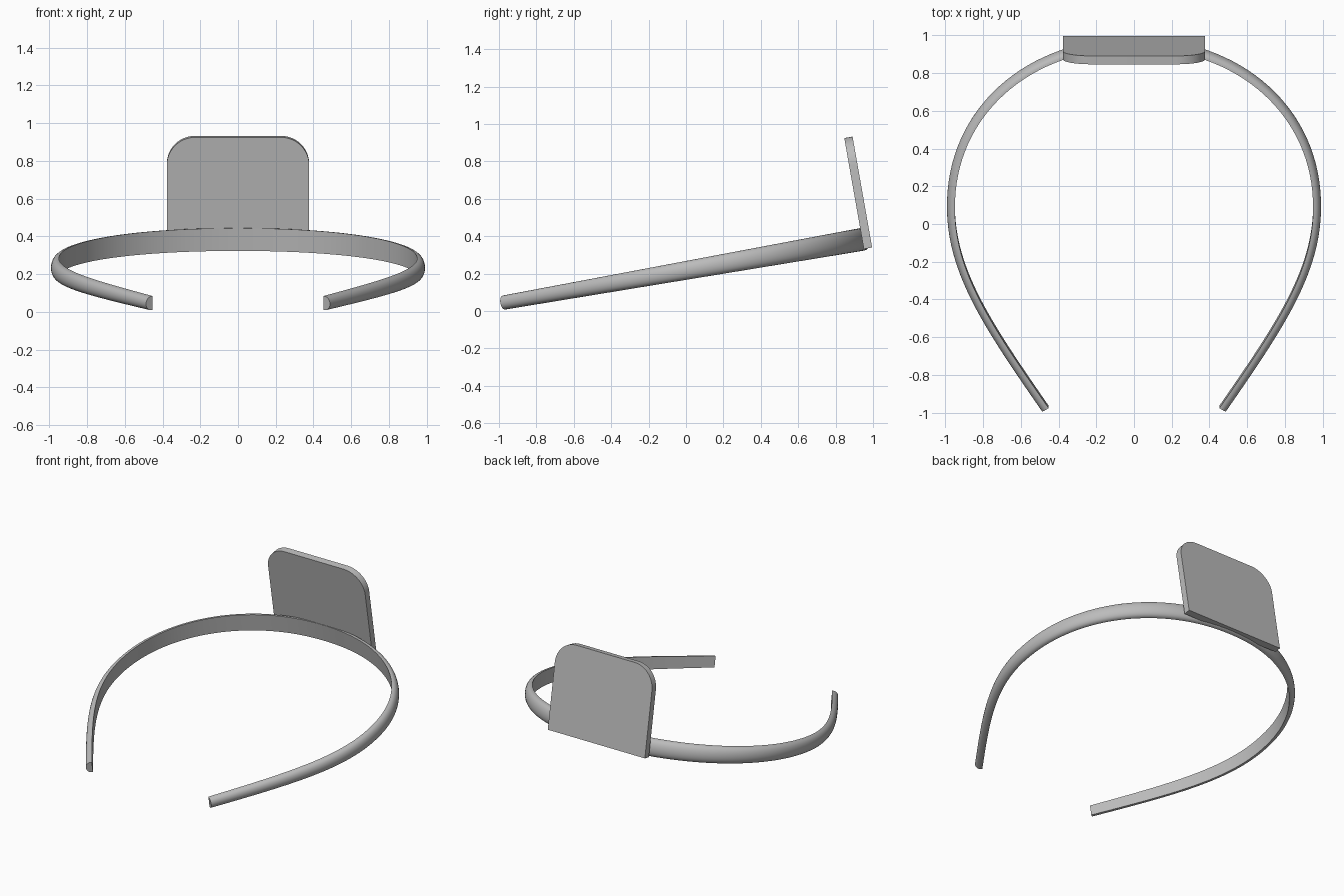
import bpy, bmesh, math
from mathutils import Matrix, Vector
from mathutils.geometry import interpolate_bezier

cube = bpy.data.objects.get("Cube")
if cube:
    bpy.data.objects.remove(cube, do_unlink=True)

TILT = Matrix.Rotation(math.radians(10), 4, 'X')
MID_Z = 0.214       # height of the band's centre plane before tilting
FRONT_Y, END_Y = 1.013, -0.958
THICK = 0.042

grey = bpy.data.materials.new("plain grey")
grey.use_nodes = True
grey.diffuse_color = (0.5, 0.5, 0.5, 1)
grey.node_tree.nodes["Principled BSDF"].inputs["Base Color"].default_value = (0.5, 0.5, 0.5, 1)


def finish(bm, name):
    bmesh.ops.recalc_face_normals(bm, faces=bm.faces)
    bm.transform(TILT)
    mesh = bpy.data.meshes.new(name)
    bm.to_mesh(mesh)
    bm.free()
    mesh.materials.append(grey)
    obj = bpy.data.objects.new(name, mesh)
    bpy.context.collection.objects.link(obj)
    bpy.ops.object.select_all(action='DESELECT')
    obj.select_set(True)
    bpy.context.view_layer.objects.active = obj
    bpy.ops.object.shade_smooth_by_angle(angle=math.radians(35))
    return obj


def band_path():
    # Rounded front half, then a leg that sweeps inward to the tip
    cx, cy, power = 0.97, 0.13, 2 / 2.1
    half = []
    for i in range(33):
        a = math.pi / 2 * (1 - i / 32)
        half.append(Vector((cx * max(math.cos(a), 0) ** power,
                            cy + (FRONT_Y - cy) * max(math.sin(a), 0) ** power, 0)))
    leg = interpolate_bezier(Vector((cx, cy, 0)), Vector((cx, -0.22, 0)),
                             Vector((0.776, -0.51, 0)), Vector((0.47, END_Y, 0)), 33)
    half += leg[1:]
    half[0].x = 0
    return [Vector((-p.x, p.y, 0)) for p in reversed(half[1:])] + half


# Headband: D-shaped section, flat inside, taller at the front
bm = bmesh.new()
path = band_path()
rings = []
for i, p in enumerate(path):
    tangent = (path[min(i + 1, len(path) - 1)] - path[max(i - 1, 0)]).normalized()
    outward = Vector((-tangent.y, tangent.x, 0))
    t = (p.y - END_Y) / (FRONT_Y - END_Y)
    half_h = 0.038 + 0.023 * t
    ring = []
    for k in range(17):
        a = math.pi * (k / 16 - 0.5)
        out = THICK * (math.cos(a) ** 0.8 if 0 < k < 16 else 0) - THICK / 2
        co = p + outward * out
        ring.append(bm.verts.new((co.x, co.y, MID_Z + half_h * math.sin(a))))
    rings.append(ring)
for r0, r1 in zip(rings, rings[1:]):
    for k in range(17):
        n = (k + 1) % 17
        bm.faces.new((r0[k], r0[n], r1[n], r1[k]))
bm.faces.new(rings[0])
bm.faces.new(rings[-1])
finish(bm, "headband")

# Front plate: upright panel with rounded top corners
bm = bmesh.new()
W, BOTTOM, TOP, R = 0.377, 0.162, 0.764, 0.15
outline = [(-W, BOTTOM), (W, BOTTOM)]
for side, start in ((1, 0), (-1, math.pi / 2)):
    for k in range(13):
        a = start + math.pi / 2 * k / 12
        outline.append((side * (W - R) + R * math.cos(a), TOP - R + R * math.sin(a)))
face = bm.faces.new([bm.verts.new((x, 0.994, z)) for x, z in outline])
back = bmesh.ops.extrude_face_region(bm, geom=[face])["geom"]
bmesh.ops.translate(bm, vec=(0, 0.045, 0),
                    verts=[v for v in back if isinstance(v, bmesh.types.BMVert)])
finish(bm, "front_plate")
